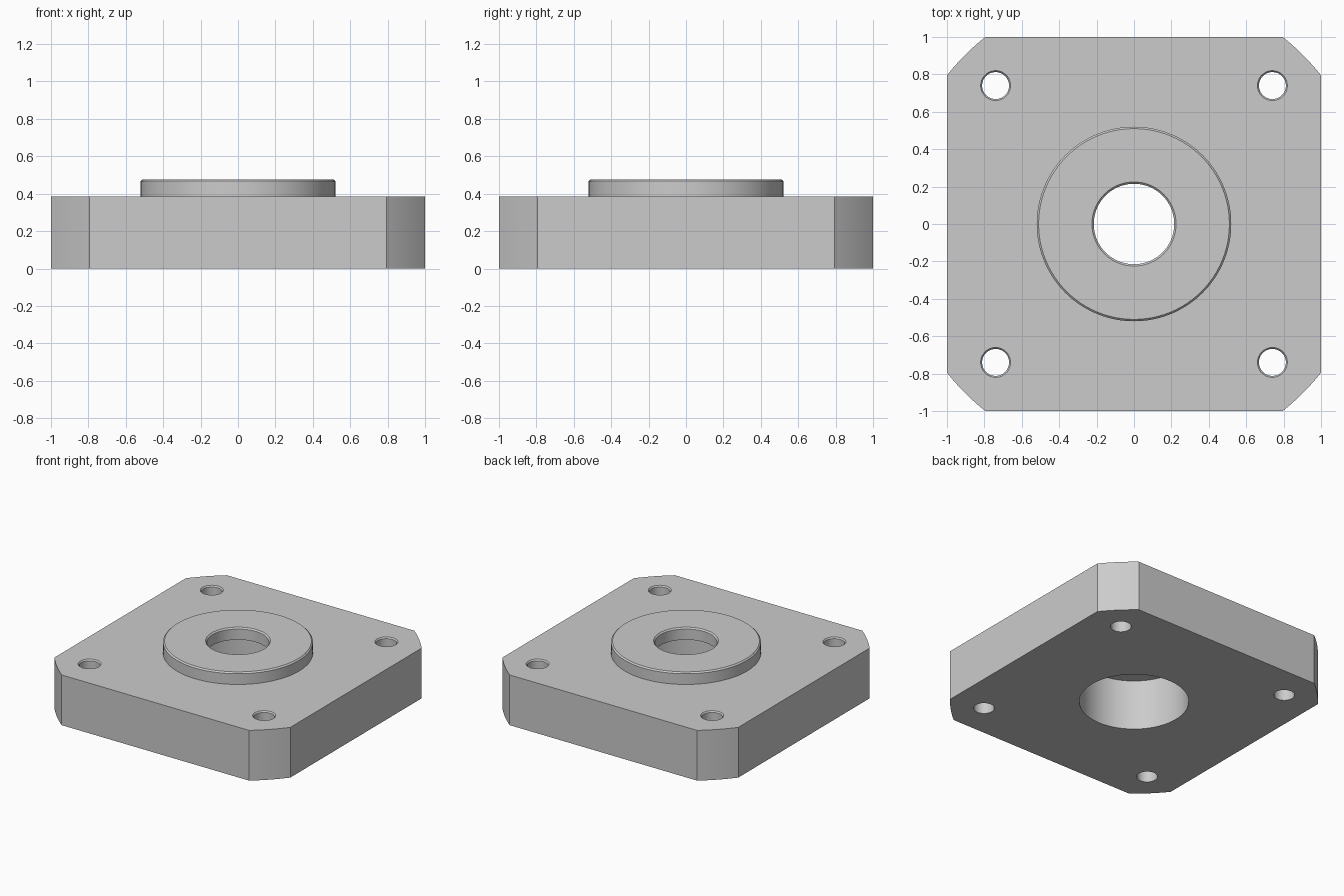
import bpy, bmesh, math

cube = bpy.data.objects.get("Cube")
if cube:
    bpy.data.objects.remove(cube, do_unlink=True)

PLATE_TOP = 0.385
BOSS_TOP = 0.477
CHAMFER = 0.01
FLAT = 0.795          # half length of each straight side
HOLE_AT = 0.74        # bolt hole offset from centre
SEGMENTS = 96

grey = bpy.data.materials.new("machined_grey")
grey.use_nodes = True
grey.diffuse_color = (0.6, 0.6, 0.6, 1)
grey.node_tree.nodes["Principled BSDF"].inputs["Base Color"].default_value = (0.6, 0.6, 0.6, 1)


def circle(radius, cx=0, cy=0, count=SEGMENTS):
    steps = [2 * math.pi * i / count for i in range(count)]
    return [(cx + radius * math.cos(a), cy + radius * math.sin(a)) for a in steps]


def outline(count=10):
    """Square whose corners are trimmed by one large circle."""
    radius = math.hypot(1, FLAT)
    start = math.atan2(FLAT, 1)
    sweep = math.pi / 2 - 2 * start
    angles = [q * math.pi / 2 + start + sweep * i / count
              for q in range(4) for i in range(count + 1)]
    return [(radius * math.cos(a), radius * math.sin(a)) for a in angles]


def add_loop(bm, points, z):
    return [bm.verts.new((x, y, z)) for x, y in points]


def loop_edges(bm, loop):
    pairs = zip(loop, loop[1:] + loop[:1])
    return [bm.edges.get(p) or bm.edges.new(p) for p in pairs]


def add_walls(bm, loops):
    """Join a stack of equal loops with quads."""
    for low, high in zip(loops, loops[1:]):
        for i in range(len(low)):
            j = (i + 1) % len(low)
            bm.faces.new((low[i], low[j], high[j], high[i]))


def finish(bm, name):
    mesh = bpy.data.meshes.new(name)
    bm.to_mesh(mesh)
    bm.free()
    mesh.materials.append(grey)
    obj = bpy.data.objects.new(name, mesh)
    bpy.context.collection.objects.link(obj)
    bpy.ops.object.select_all(action='DESELECT')
    obj.select_set(True)
    bpy.context.view_layer.objects.active = obj
    bpy.ops.object.shade_smooth_by_angle(angle=math.radians(30))
    return obj


# Flange plate: outline, central bore and four chamfered bolt holes
bm = bmesh.new()
stacks = [
    [add_loop(bm, outline(), z) for z in (0, PLATE_TOP)],
    [add_loop(bm, circle(0.38), z) for z in (0, PLATE_TOP)],
]
for sx in (-1, 1):
    for sy in (-1, 1):
        rings = ((0.072, 0), (0.072, PLATE_TOP - CHAMFER), (0.08, PLATE_TOP))
        stacks.append([add_loop(bm, circle(r, sx * HOLE_AT, sy * HOLE_AT, 48), z)
                       for r, z in rings])
for stack in stacks:
    add_walls(bm, stack)
for level, normal in ((0, (0, 0, -1)), (-1, (0, 0, 1))):
    edges = [e for stack in stacks for e in loop_edges(bm, stack[level])]
    bmesh.ops.triangle_fill(bm, use_beauty=True, edges=edges, normal=normal)
bmesh.ops.recalc_face_normals(bm, faces=bm.faces)
finish(bm, "flange_plate")

# Raised boss: turned ring with chamfered rims, its underside roofs the bore
profile = [(0.38, PLATE_TOP), (0.215, PLATE_TOP),
           (0.215, BOSS_TOP - CHAMFER), (0.225, BOSS_TOP),
           (0.51, BOSS_TOP), (0.52, BOSS_TOP - CHAMFER), (0.52, PLATE_TOP)]
bm = bmesh.new()
add_walls(bm, [add_loop(bm, circle(r), z) for r, z in profile])
bmesh.ops.recalc_face_normals(bm, faces=bm.faces)
# Make sure the top ring points up
top = max(bm.faces, key=lambda f: f.calc_center_median().z)
if top.normal.z < 0:
    bmesh.ops.reverse_faces(bm, faces=bm.faces)
finish(bm, "centre_boss")
